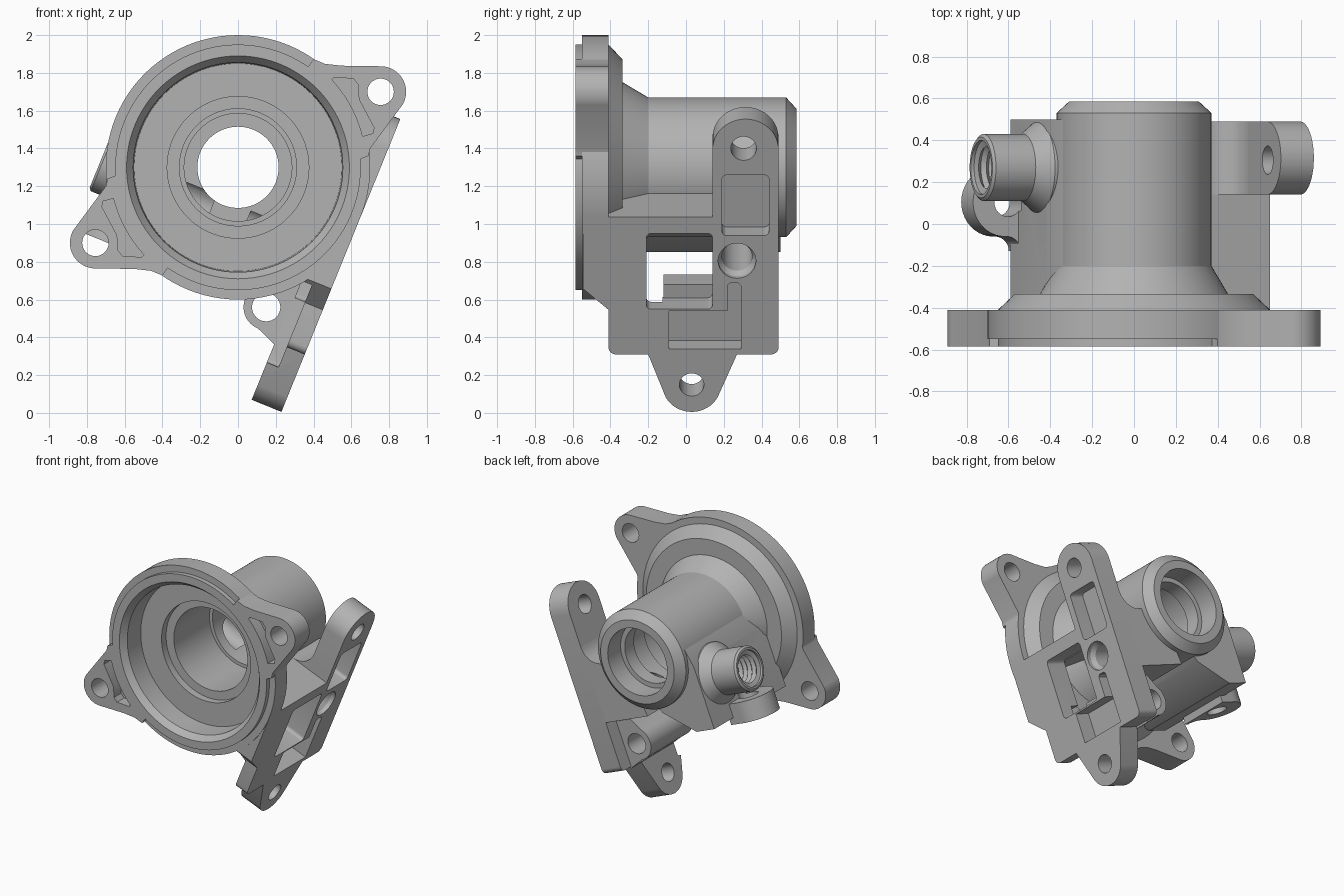
import bpy, bmesh, math
from mathutils import Matrix, Vector

cube = bpy.data.objects.get("Cube")
if cube:
    bpy.data.objects.remove(cube, do_unlink=True)

# One cast metal colour
metal = bpy.data.materials.new("cast_grey")
metal.use_nodes = True
grey = (0.45, 0.45, 0.45, 1)
metal.diffuse_color = grey
metal.node_tree.nodes["Principled BSDF"].inputs["Base Color"].default_value = grey

# Working frames: the mounting plate leans, N is its outward normal, D runs up along it
TILT = math.radians(22.1)
X, Y, Z = Vector((1, 0, 0)), Vector((0, 1, 0)), Vector((0, 0, 1))
D = Vector((math.sin(TILT), 0, math.cos(TILT)))
N = Vector((math.cos(TILT), 0, -math.sin(TILT)))


def frame(a, b, c):
    m = Matrix((a, b, c)).transposed().to_4x4()
    m.translation = (0, 0, 1.3)
    return m


FRONT = frame(X, Z, -Y)      # x, z, depth towards the front
PLATE = frame(Y, D, N)       # y, along plate, outward
BLOCK = frame(N, D, -Y)      # outward, along plate, depth towards the front
LUG = frame(N, Y, D)         # outward, y, along plate


def arc(cx, cy, r, a0, a1, n=20):
    angles = [math.radians(a0 + (a1 - a0) * i / n) for i in range(n + 1)]
    return [(cx + r * math.cos(a), cy + r * math.sin(a)) for a in angles]


def rounded_rect(a0, b0, a1, b1, r=0.025):
    return (arc(a1 - r, b1 - r, r, 0, 90, 5) + arc(a0 + r, b1 - r, r, 90, 180, 5)
            + arc(a0 + r, b0 + r, r, 180, 270, 5) + arc(a1 - r, b0 + r, r, 270, 360, 5))


def stack(name, rings, matrix):
    """Solid skinned through rings of equal point count."""
    bm = bmesh.new()
    loops = [[bm.verts.new(matrix @ Vector(p)) for p in ring] for ring in rings]
    n = len(loops[0])
    for low, high in zip(loops, loops[1:]):
        for i in range(n):
            j = (i + 1) % n
            bm.faces.new((low[i], low[j], high[j], high[i]))
    bm.faces.new(loops[0][::-1])
    bm.faces.new(loops[-1])
    bmesh.ops.recalc_face_normals(bm, faces=bm.faces)
    mesh = bpy.data.meshes.new(name)
    bm.to_mesh(mesh)
    bm.free()
    mesh.materials.append(metal)
    obj = bpy.data.objects.new(name, mesh)
    bpy.context.collection.objects.link(obj)
    return obj


def prism(name, points, c0, c1, matrix):
    return stack(name, [[(a, b, c) for a, b in points] for c in (c0, c1)], matrix)


def lathe(name, profile, matrix, cx=0, cy=0, n=64):
    rings = [[(cx + r * math.cos(math.tau * i / n), cy + r * math.sin(math.tau * i / n), c)
              for i in range(n)] for r, c in profile]
    return stack(name, rings, matrix)


def along_y(profile):
    return [(r, -y) for r, y in profile]


cutters, parts = [], []


def cutter(obj):
    obj.hide_render = True
    cutters.append(obj)
    return obj


def hole(name, r, c0, c1, matrix, cx, cy):
    return cutter(lathe(name, [(r, c0), (r, c1)], matrix, cx, cy, 32))


def part(obj, *cuts):
    for cut in cuts:
        mod = obj.modifiers.new(cut.name, 'BOOLEAN')
        mod.operation, mod.solver, mod.object = 'DIFFERENCE', 'EXACT', cut
    parts.append(obj)


# Stepped main bore, open at both ends
bore = cutter(lathe("main_bore", along_y([
    (0.60, -0.62), (0.59, -0.585), (0.555, -0.54), (0.55, -0.385), (0.375, -0.385),
    (0.375, -0.33), (0.31, -0.33), (0.31, 0.10), (0.285, 0.10), (0.285, 0.32),
    (0.215, 0.32), (0.215, 0.43), (0.25, 0.43), (0.25, 0.62)]), FRONT, n=96))

# Threaded bore of the side nozzle
SIDE = (0.27, -0.25)
thread = [(0.13, -0.72), (0.13, -0.67)]
for i in range(7):
    thread += [(0.098, -0.66 + 0.04 * i), (0.118, -0.64 + 0.04 * i)]
thread += [(0.09, -0.37), (0.09, -0.05)]
nozzle_bore = cutter(lathe("nozzle_bore", thread, PLATE, *SIDE, n=40))

# Stepped passage from the plate into the bore
passage = cutter(lathe("plate_passage", [(0.1, 0.75), (0.1, 0.67), (0.08, 0.64), (0.08, 0.15)],
                       PLATE, *SIDE, n=40))

# Two opposite flange ears with a bolt hole and a shallow pocket
ear_outline = (arc(0.755, 0.40, 0.135, -30, 90) + [(0.55, 0.538), (0.46, 0.548), (0.40, 0.573)]
               + arc(0, 0, 0.62, 55, 3) + [(0.69, 0.06), (0.70, 0.10)])
ear_pocket = arc(0, 0, 0.68, 14, 43, 12) + [(0.51, 0.475), (0.61, 0.47), (0.635, 0.44),
                                            (0.64, 0.36), (0.72, 0.21), (0.715, 0.18)]
pockets = []
for side, sign in (("left", 1), ("right", -1)):
    def turn(pts):
        return [(sign * a, sign * b) for a, b in pts]
    pockets.append(cutter(prism(side + "_ear_pocket", turn(ear_pocket), 0.50, 0.7, FRONT)))
    part(prism(side + "_flange_ear", turn(ear_outline), 0.41, 0.585, FRONT), bore, pockets[-1],
         hole(side + "_ear_hole", 0.07, 0.3, 0.7, FRONT, sign * 0.755, sign * 0.40))

# Flange and tube turned in one piece
part(lathe("flange_and_tube", along_y([
    (0.65, -0.585), (0.65, -0.55), (0.70, -0.55), (0.70, -0.41), (0.65, -0.41),
    (0.57, -0.335), (0.45, -0.335), (0.37, -0.20), (0.37, 0.53), (0.31, 0.585)]), FRONT, n=96),
    bore, nozzle_bore, passage, *pockets)

# Leaning mounting plate with end lugs, window, pockets and a thinned lower front corner
outline = (arc(-0.37, -0.745, 0.04, 180, 270, 6) + [(-0.20, -0.785)]
           + arc(0.03, -0.958, 0.155, 207, 333) + [(0.27, -0.785)]
           + arc(0.45, -0.745, 0.04, 270, 360, 6) + arc(0.315, 0.385, 0.175, 0, 180)
           + [(0.14, 0), (-0.545, 0), (-0.545, -0.41), (-0.41, -0.53)])
l_shape = [(-0.09, -0.753), (0.29, -0.753), (0.29, -0.39), (0.275, -0.375), (0.235, -0.375),
           (0.22, -0.39), (0.22, -0.537), (-0.09, -0.537)]
part(prism("mounting_plate", outline, 0.53, 0.70, PLATE), bore,
     hole("lower_lug_hole", 0.065, 0.4, 0.8, PLATE, 0.03, -0.958),
     hole("upper_lug_hole", 0.068, 0.4, 0.8, PLATE, 0.305, 0.392),
     cutter(prism("window", rounded_rect(-0.21, -0.526, 0.14, -0.094), 0.4, 0.8, PLATE)),
     cutter(prism("upper_pocket", rounded_rect(0.19, -0.105, 0.44, 0.24), 0.58, 0.8, PLATE)),
     cutter(prism("l_pocket", l_shape, 0.58, 0.8, PLATE)),
     cutter(prism("corner_relief", rounded_rect(-0.6, -0.9, -0.125, -0.43), 0.4, 0.597, PLATE)),
     passage)

# Webs joining the tube to the plate
part(prism("front_web", [(0.25, -0.10), (0.54, -0.10), (0.54, 0), (0.25, 0)],
           -0.14, 0.40, BLOCK), bore)
part(prism("rear_web", [(0.15, -0.42), (0.54, -0.42), (0.54, 0.14)]
           + arc(0.39, 0.14, 0.14, 360, 270, 10) + [(0.2, 0)], -0.49, -0.14, BLOCK),
     bore, passage)

# Bolt boss on the inner side of the plate
part(prism("plate_boss", [(0.54, -0.45), (0.40, -0.45)] + arc(0.417, -0.63, 0.12, 130, 270)
           + [(0.54, -0.80)], -0.38, 0.12, BLOCK),
     hole("plate_boss_hole", 0.075, -0.7, 0.4, BLOCK, 0.417, -0.63))

# Chamber block below the tube
lug_hole = hole("side_lug_hole", 0.07, -0.8, -0.45, LUG, -0.455, 0.105)
part(prism("lower_block", [(-0.40, -0.58), (-0.24, -0.58), (0.0, -0.41), (0.1, -0.2),
                           (-0.3, 0.2), (-0.34, 0.14), (-0.40, -0.12)], -0.5, 0.36, BLOCK),
     bore, nozzle_bore, lug_hole)

# Flared side nozzle
part(lathe("side_nozzle", [(0.145, -0.687), (0.16, -0.675), (0.16, -0.47), (0.22, -0.395),
                           (0.22, -0.15)], PLATE, *SIDE), bore, nozzle_bore)

# Small lug beside the chamber block
part(prism("side_lug", arc(-0.47, 0.105, 0.165, 90, 270)
           + arc(-0.46, -0.13, 0.07, 90, 0, 8) + [(-0.36, -0.13), (-0.36, 0.27)],
           -0.63, -0.48, LUG), lug_hole)

# Bake the cuts, drop the cutters, shade
depsgraph = bpy.context.evaluated_depsgraph_get()
baked = [bpy.data.meshes.new_from_object(p.evaluated_get(depsgraph)) for p in parts]
for p, mesh in zip(parts, baked):
    p.modifiers.clear()
    p.data = mesh
for c in cutters:
    bpy.data.objects.remove(c, do_unlink=True)
bpy.ops.object.select_all(action='DESELECT')
for p in parts:
    p.select_set(True)
bpy.context.view_layer.objects.active = parts[0]
bpy.ops.object.shade_smooth_by_angle(angle=math.radians(30))
